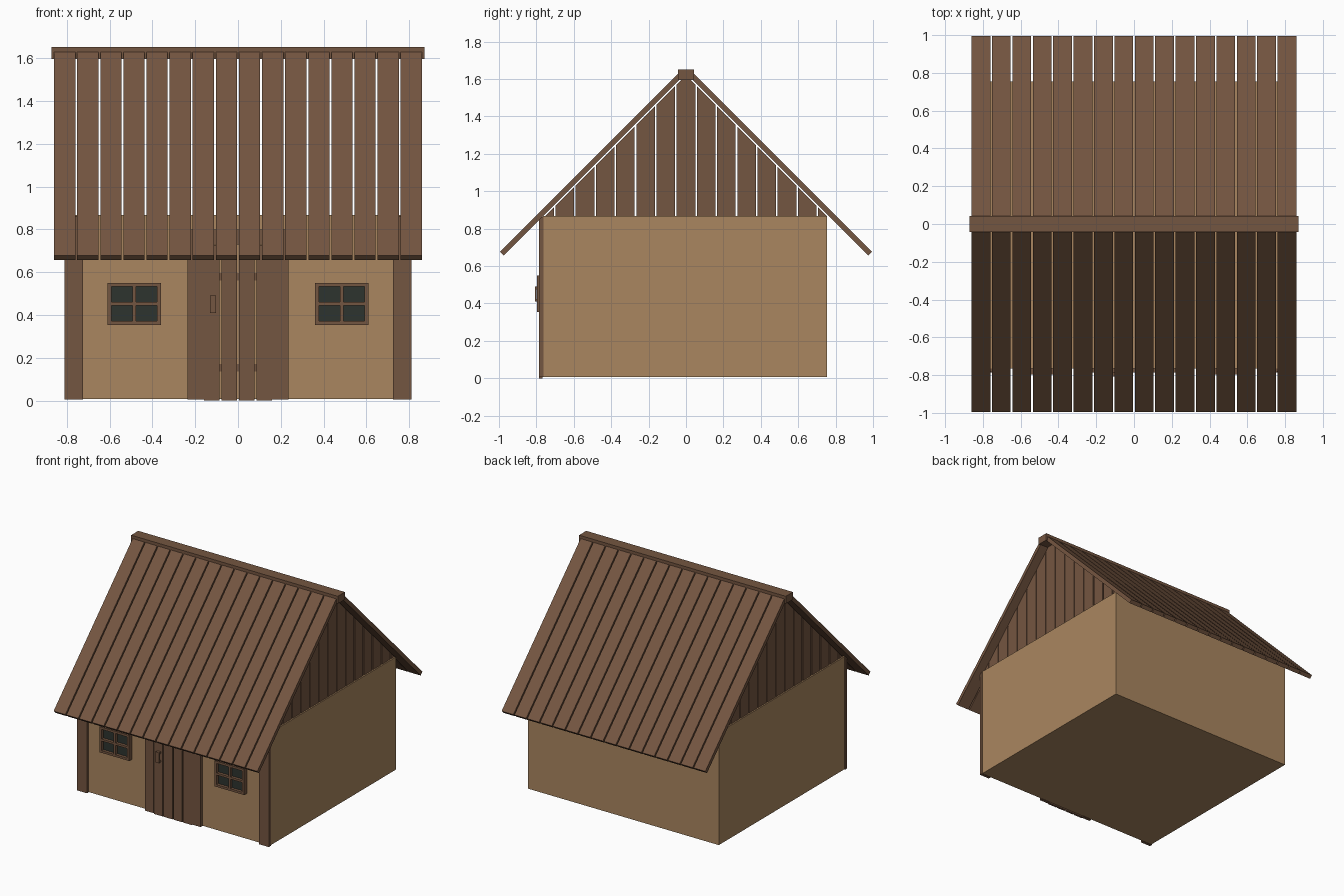
import bpy, bmesh

if "Cube" in bpy.data.objects:
    bpy.data.objects.remove(bpy.data.objects["Cube"])

def material(name, rgb):
    m = bpy.data.materials.new(name)
    m.diffuse_color = (*rgb, 1)
    m.use_nodes = True
    m.node_tree.nodes["Principled BSDF"].inputs["Base Color"].default_value = m.diffuse_color
    return m

WALL = material("plaster", (0.40, 0.24, 0.115))
WOOD = material("wood", (0.175, 0.092, 0.052))
GLASS = material("dark_glass", (0.026, 0.033, 0.028))

def finish(name, bm, mat):
    bmesh.ops.recalc_face_normals(bm, faces=bm.faces)
    me = bpy.data.meshes.new(name)
    bm.to_mesh(me)
    bm.free()
    me.materials.append(mat)
    ob = bpy.data.objects.new(name, me)
    bpy.context.collection.objects.link(ob)
    return ob

def prism(bm, profile, x0, x1):
    """Extrude a (y, z) outline along x."""
    f = bm.faces.new([bm.verts.new((x0, y, z)) for y, z in profile])
    new = bmesh.ops.extrude_face_region(bm, geom=[f])["geom"]
    bmesh.ops.translate(bm, vec=(x1 - x0, 0, 0),
                        verts=[v for v in new if isinstance(v, bmesh.types.BMVert)])

def add_box(bm, x0, x1, y0, y1, z0, z1):
    prism(bm, [(y0, z0), (y1, z0), (y1, z1), (y0, z1)], x0, x1)

def boxes(name, mat, *dims):
    bm = bmesh.new()
    for d in dims:
        add_box(bm, *d)
    return finish(name, bm, mat)

PITCH, GAP = 0.108, 0.009
APEX = 1.672           # outer roof surface: z = APEX - |y|
THICK = 0.042          # vertical thickness of the 45 degree planks

# Walls
boxes("walls", WALL, (-0.805, 0.805, -0.765, 0.754, 0.008, 0.867))

# Roof planks, one set per slope
for side, label in ((-1, "front"), (1, "back")):
    bm = bmesh.new()
    h = THICK / 2
    outline = [(0.03, APEX - 0.03), (0.995, APEX - 0.995),
               (0.995 - h, APEX - 0.995 - h), (0.03 - h, APEX - 0.03 - h)]
    for i in range(16):
        x = (i - 8) * PITCH
        prism(bm, [(side * y, z) for y, z in outline], x + GAP / 2, x + PITCH - GAP / 2)
    finish(f"{label}_roof_planks", bm, WOOD)

# Ridge cap
boxes("ridge_cap", WOOD, (-0.872, 0.872, -0.043, 0.043, 1.595, 1.652))

# Gable planks, cut to the roof slope
top = APEX - THICK - 0.01
for side, label in ((-1, "left"), (1, "right")):
    bm = bmesh.new()
    for i in range(-7, 8):
        y0, y1 = i * PITCH - PITCH / 2 + GAP / 2, i * PITCH + PITCH / 2 - GAP / 2
        base = 0.867
        lim = top - base
        y0, y1 = max(y0, -lim), min(y1, lim)
        pts = [(y0, base), (y1, base)]
        if top - abs(y1) > base + 0.001:
            pts.append((y1, top - abs(y1)))
        if i == 0:
            pts.append((0, top))
        if top - abs(y0) > base + 0.001:
            pts.append((y0, top - abs(y0)))
        prism(bm, pts, side * 0.77, side * 0.795)
    finish(f"{label}_gable_planks", bm, WOOD)

# Corner posts and windows on both sides of the front
for side, label in ((-1, "left"), (1, "right")):
    def mx(a, b):
        return (min(side * a, side * b), max(side * a, side * b))
    boxes(f"{label}_corner_post", WOOD, (*mx(0.725, 0.81), -0.785, -0.762, 0.006, 0.862))
    yf = (-0.797, -0.76)
    boxes(f"{label}_window_frame", WOOD,
          (*mx(0.36, 0.378), *yf, 0.354, 0.55), (*mx(0.592, 0.61), *yf, 0.354, 0.55),
          (*mx(0.378, 0.592), *yf, 0.354, 0.371), (*mx(0.378, 0.592), *yf, 0.533, 0.55),
          (*mx(0.476, 0.494), *yf, 0.371, 0.533), (*mx(0.378, 0.592), *yf, 0.444, 0.460))
    boxes(f"{label}_window_glass", GLASS, (*mx(0.37, 0.60), -0.775, -0.762, 0.36, 0.54))

# Door frame
boxes("door_frame", WOOD,
      (-0.235, -0.16, -0.787, -0.762, 0.006, 0.80), (0.16, 0.235, -0.787, -0.762, 0.006, 0.80),
      (-0.16, 0.16, -0.787, -0.762, 0.73, 0.80))

# Door planks with battens behind the gaps
boxes("door_planks", WOOD,
      *[(-0.16 + i * 0.082, -0.16 + i * 0.082 + 0.074, -0.785, -0.768, 0, 0.726) for i in range(4)])
boxes("door_battens", WOOD,
      *[(-0.155, 0.155, -0.772, -0.764, z, z + 0.035) for z in (0.135, 0.56)])

# Door handle: grip on two stubs
boxes("door_handle", WOOD,
      (-0.13, -0.102, -0.808, -0.799, 0.41, 0.49),
      *[(-0.13, -0.102, -0.80, -0.784, z, z + 0.014) for z in (0.41, 0.476)])
